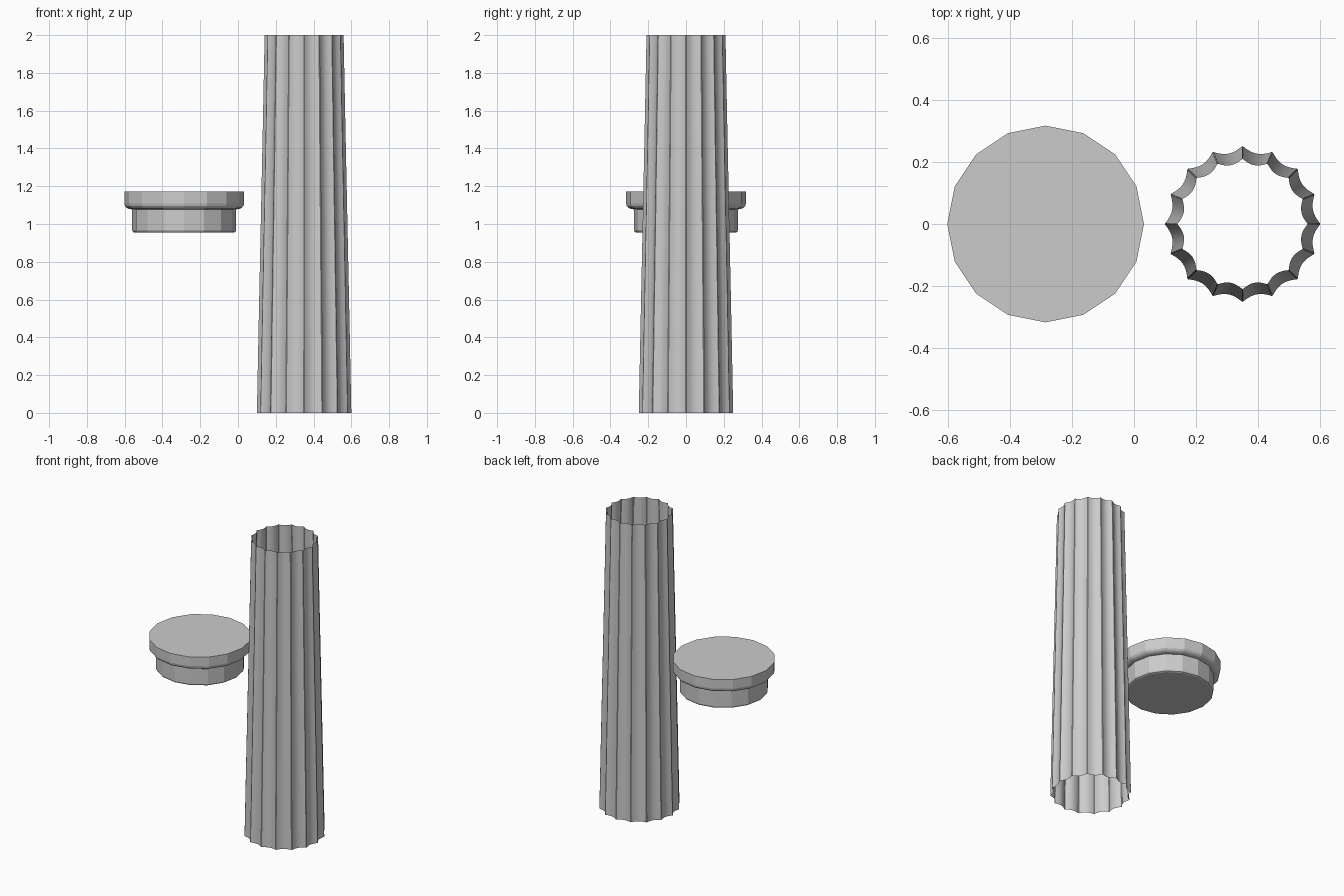
import bpy, bmesh
from math import sin, cos, pi, radians

if "Cube" in bpy.data.objects:
    bpy.data.objects.remove(bpy.data.objects["Cube"])

SIDES = 16


def skin(name, rings, cap=False, angle=None):
    """Join a stack of closed rings with quads, optionally capping both ends."""
    bm = bmesh.new()
    loops = [[bm.verts.new(p) for p in ring] for ring in rings]
    n = len(loops[0])
    for low, high in zip(loops, loops[1:]):
        for i in range(n):
            j = (i + 1) % n
            bm.faces.new((low[i], low[j], high[j], high[i]))
    if cap:
        bm.faces.new(loops[0][::-1])
        bm.faces.new(loops[-1])
    mesh = bpy.data.meshes.new(name)
    bm.to_mesh(mesh)
    bm.free()
    obj = bpy.data.objects.new(name, mesh)
    bpy.context.collection.objects.link(obj)
    if angle:
        bpy.ops.object.select_all(action='DESELECT')
        obj.select_set(True)
        bpy.context.view_layer.objects.active = obj
        bpy.ops.object.shade_smooth_by_angle(angle=radians(angle))
    return obj


def fluted_ring(radius, z, steps=8, fillet=0.04, depth=0.075):
    """Scalloped section: narrow fillets at the ridges, hollow arcs between."""
    pts = []
    for k in range(SIDES):
        for s in range(steps + 1):
            t = s / steps
            a = (k + fillet / 2 + t * (1 - fillet)) * 2 * pi / SIDES
            r = radius * (1 - depth * 4 * t * (1 - t))
            pts.append((0.35 + r * cos(a), r * sin(a), z))
    return pts


# Open, tapering fluted shaft
shaft_profile = [(0.25, 0), (0.24, 0.5), (0.2295, 1), (0.219, 1.5), (0.209, 2)]
skin("column_shaft", [fluted_ring(r, z) for r, z in shaft_profile], angle=30)

# Low-poly capital: necking, rounded underside and flat top slab
capital_profile = [
    (0.262, 0.954), (0.271, 0.958), (0.275, 0.968), (0.275, 1.077),
    (0.293, 1.080), (0.305, 1.086), (0.314, 1.096), (0.317, 1.108),
    (0.317, 1.171),
]
skin("column_capital",
     [[(-0.285 + r * cos(2 * pi * k / SIDES), r * sin(2 * pi * k / SIDES), z)
       for k in range(SIDES)] for r, z in capital_profile], cap=True)
